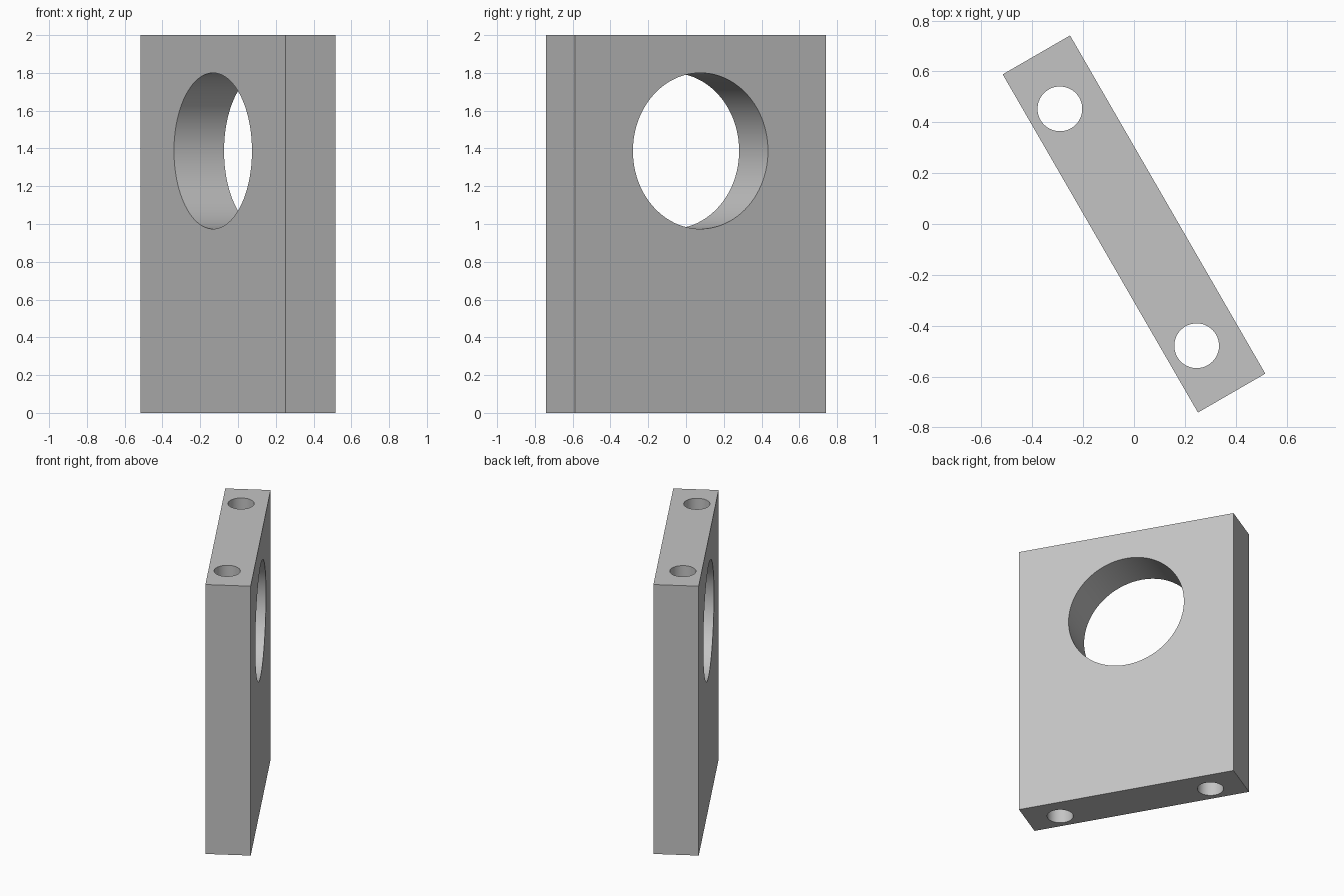
import bpy
from math import radians

default = bpy.data.objects.get("Cube")
if default:
    bpy.data.objects.remove(default, do_unlink=True)

HALF_WIDTH, HALF_THICK, HEIGHT = 0.768, 0.153, 2.0

# Single grey finish
grey = bpy.data.materials.new("plain grey")
grey.use_nodes = True
colour = (0.55, 0.55, 0.55, 1)
grey.diffuse_color = colour
grey.node_tree.nodes["Principled BSDF"].inputs["Base Color"].default_value = colour

# Upright rectangular plate
bpy.ops.mesh.primitive_cube_add(size=1, location=(0, 0, HEIGHT / 2))
plate = bpy.context.object
plate.name = plate.data.name = "mounting_plate"
plate.scale = (2 * HALF_WIDTH, 2 * HALF_THICK, HEIGHT)
bpy.ops.object.transform_apply(location=True, rotation=False, scale=True)
plate.data.materials.append(grey)


def drill(radius, depth, location, rotation=(0, 0, 0), sides=64):
    """Cut a round through hole in the plate."""
    bpy.ops.mesh.primitive_cylinder_add(vertices=sides, radius=radius, depth=depth,
                                        location=location, rotation=rotation)
    cutter = bpy.context.object
    cutter.name = "hole_cutter"
    cutter.hide_render = True
    cutter.data.materials.append(grey)
    mod = plate.modifiers.new("hole", "BOOLEAN")
    mod.operation = "DIFFERENCE"
    mod.solver = "EXACT"
    mod.object = cutter
    bpy.context.view_layer.objects.active = plate
    bpy.ops.object.modifier_apply(modifier=mod.name)
    bpy.data.objects.remove(cutter, do_unlink=True)


# Large bore through the broad faces
drill(0.413, 1, (0, 0, 1.387), (radians(90), 0, 0), 96)

# Two bolt holes running the full height
for side in (-1, 1):
    drill(0.088, HEIGHT + 0.4, (side * 0.538, -0.026, HEIGHT / 2))

# Turn the plate to its final direction
bpy.ops.object.select_all(action="DESELECT")
plate.select_set(True)
bpy.context.view_layer.objects.active = plate
plate.rotation_euler.z = radians(-60)
bpy.ops.object.transform_apply(location=False, rotation=True, scale=False)
bpy.ops.object.shade_smooth_by_angle(angle=radians(30))
